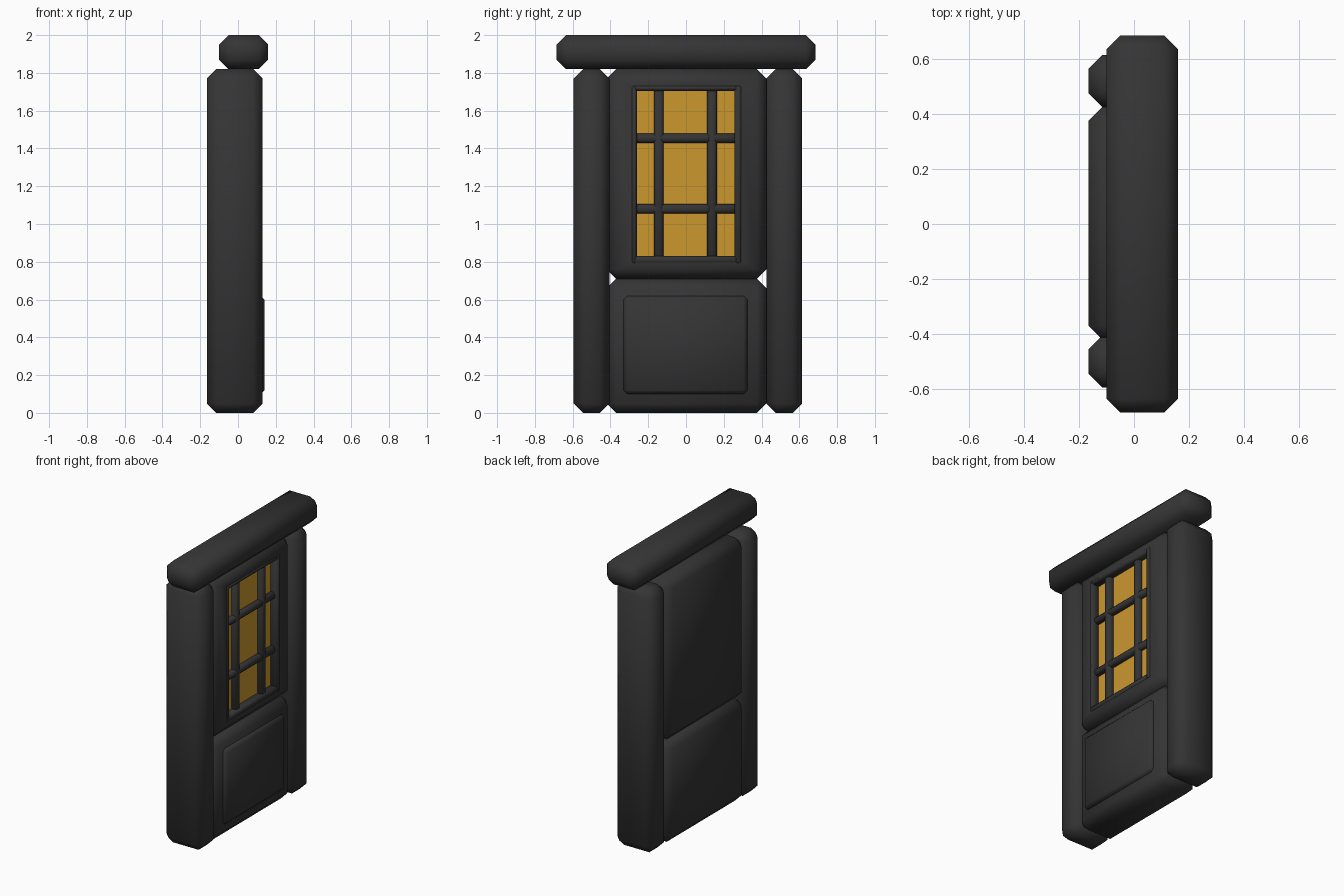
import bpy, bmesh, math
from mathutils import Vector

if "Cube" in bpy.data.objects:
    bpy.data.objects.remove(bpy.data.objects["Cube"])


def material(name, rgb):
    m = bpy.data.materials.new(name)
    m.diffuse_color = (*rgb, 1)
    m.use_nodes = True
    m.node_tree.nodes["Principled BSDF"].inputs["Base Color"].default_value = m.diffuse_color
    return m


DARK = material("charcoal paint", (0.035, 0.035, 0.035))
GOLD = material("amber glass", (0.60, 0.31, 0.028))


def finish(name, bm):
    bmesh.ops.recalc_face_normals(bm, faces=bm.faces)
    me = bpy.data.meshes.new(name)
    bm.to_mesh(me)
    bm.free()
    ob = bpy.data.objects.new(name, me)
    bpy.context.collection.objects.link(ob)
    me.materials.append(DARK)
    me.materials.append(GOLD)
    bpy.ops.object.select_all(action='DESELECT')
    ob.select_set(True)
    bpy.context.view_layer.objects.active = ob
    bpy.ops.object.shade_smooth_by_angle(angle=math.radians(60))
    return ob


def chamfer_box(x, y, z, bevel):
    """Box given by (min, max) per axis with every edge chamfered."""
    bm = bmesh.new()
    bmesh.ops.create_cube(bm, size=1)
    for v in bm.verts:
        v.co = Vector([r[0] if c < 0 else r[1] for c, r in zip(v.co, (x, y, z))])
    bmesh.ops.bevel(bm, geom=bm.edges[:], offset=bevel, segments=1,
                    affect='EDGES', profile=0.5)
    bm.normal_update()
    return bm


def box(name, x, y, z, bevel):
    return finish(name, chamfer_box(x, y, z, bevel))


def front_face(bm):
    return max(bm.faces, key=lambda f: f.normal.x * f.calc_area())


def inset_to(bm, face, x, y, z):
    """Inset a front face to an exact rectangle at depth x."""
    bmesh.ops.inset_region(bm, faces=[face], thickness=0.002)
    c = face.calc_center_median()
    for v in face.verts:
        v.co = Vector((x, y[0] if v.co.y < c.y else y[1],
                       z[0] if v.co.z < c.z else z[1]))


# Posts and lintel
box("left_post", (-0.165, 0.13), (-0.595, -0.405), (0, 1.82), 0.05)
box("right_post", (-0.165, 0.13), (0.425, 0.615), (0, 1.82), 0.05)
box("lintel", (-0.10, 0.16), (-0.685, 0.685), (1.82, 2.0), 0.05)

FRONT, GLASS = 0.115, 0.07
DOOR_Y = (-0.42, 0.425)

# Upper door with a sunken glazed opening
bm = chamfer_box((-0.165, FRONT), DOOR_Y, (0.71, 1.82), 0.05)
f = front_face(bm)
hole_y, hole_z = (-0.275, 0.275), (0.81, 1.72)
inset_to(bm, f, FRONT, hole_y, hole_z)
inset_to(bm, f, GLASS, hole_y, hole_z)
f.material_index = 1
finish("upper_door", bm)

# Lower door
box("lower_door", (-0.165, FRONT), DOOR_Y, (0, 0.71), 0.05)
box("raised_panel", (0.05, 0.14), (-0.33, 0.325), (0.10, 0.62), 0.02)

# Window frame and glazing bars
for n, y in (("left", (-0.29, -0.26)), ("right", (0.257, 0.295))):
    box(n + "_window_frame", (0.06, 0.121), y, (0.79, 1.735), 0.01)
for n, z in (("bottom", (0.79, 0.83)), ("top", (1.705, 1.735))):
    box(n + "_window_frame", (0.06, 0.12), (-0.285, 0.29), z, 0.01)
for i, y in enumerate(((-0.17, -0.118), (0.112, 0.163))):
    box(f"upright_bar_{i}", (0.05, 0.105), y, (0.80, 1.73), 0.013)
for i, z in enumerate(((1.055, 1.105), (1.43, 1.478))):
    box(f"cross_bar_{i}", (0.05, 0.103), (-0.28, 0.28), z, 0.013)
